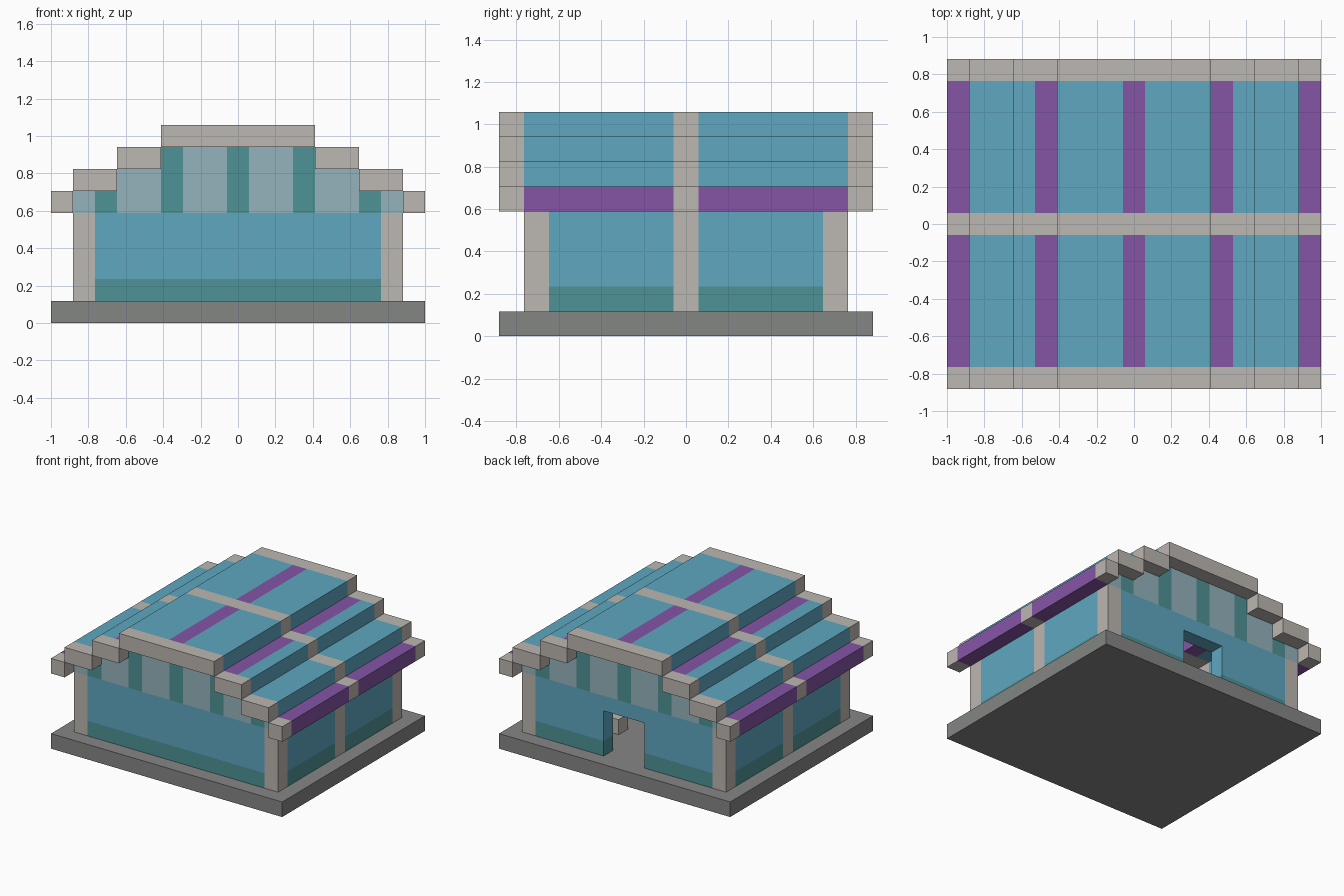
import bpy
import bmesh
from mathutils import Vector

cube = bpy.data.objects.get("Cube")
if cube:
    bpy.data.objects.remove(cube, do_unlink=True)

U = 2 / 17  # one block of the building grid


def material(name, rgb):
    lin = [((c / 255 + 0.055) / 1.055) ** 2.4 for c in rgb] + [1.0]
    m = bpy.data.materials.new(name)
    m.use_nodes = True
    m.diffuse_color = lin
    bsdf = m.node_tree.nodes["Principled BSDF"]
    bsdf.inputs["Base Color"].default_value = lin
    bsdf.inputs["Roughness"].default_value = 0.9
    return m


stone = material("grey stone", (132, 134, 132))
beam = material("beige beam", (188, 183, 177))
blue = material("blue panel", (95, 167, 192))
teal = material("teal panel", (78, 146, 150))
pale = material("pale blue panel", (149, 179, 188))
purple = material("purple stripe", (133, 85, 165))


def box(name, xs, ys, zs, mat):
    """Box between grid limits, given in blocks."""
    lo, hi = (Vector(p) * U for p in zip(xs, ys, zs))
    bm = bmesh.new()
    bmesh.ops.create_cube(bm, size=1)
    for v in bm.verts:
        v.co = Vector((hi if v.co[i] > 0 else lo)[i] for i in range(3))
    mesh = bpy.data.meshes.new(name)
    bm.to_mesh(mesh)
    bm.free()
    mesh.materials.append(mat)
    obj = bpy.data.objects.new(name, mesh)
    bpy.context.collection.objects.link(obj)
    return obj


def span(a, b, side):
    """Interval mirrored to the chosen side of the centre."""
    return (a, b) if side > 0 else (-b, -a)


SIDES = {"left": 1, "right": -1}
ENDS = {"back": 1, "front": -1}

# Base slab
box("base_slab", (-8.5, 8.5), (-7.5, 7.5), (0, 1), stone)

# Side walls with their posts
for sname, s in SIDES.items():
    x = span(6.5, 7.5, s)
    box(f"{sname}_middle_post", x, (-0.5, 0.5), (1, 5), beam)
    for ename, e in ENDS.items():
        y = span(0.5, 5.5, e)
        box(f"{sname}_{ename}_skirting", x, y, (1, 2), teal)
        box(f"{sname}_{ename}_wall", x, y, (2, 5), blue)
        box(f"{sname}_{ename}_corner_post", x, span(5.5, 6.5, e), (1, 5), beam)

# Front wall, closed
front = (-6.5, -5.5)
box("front_skirting", (-6.5, 6.5), front, (1, 2), teal)
box("front_wall", (-6.5, 6.5), front, (2, 5), blue)

# Back wall with doorway
back = (5.5, 6.5)
box("door_lintel", (-1.5, 1.5), back, (4, 5), blue)
for sname, s in SIDES.items():
    x = span(1.5, 6.5, s)
    box(f"back_{sname}_skirting", x, back, (1, 2), teal)
    box(f"back_{sname}_wall", x, back, (2, 5), blue)

# Striped stepped gables: inner edge, outer edge, top, colour
GABLE = [(0.5, 2.5, 8, pale), (2.5, 3.5, 8, teal), (3.5, 5.5, 7, pale),
         (5.5, 6.5, 6, teal), (6.5, 7.5, 6, pale)]
for ename, e in ENDS.items():
    y = span(5.5, 6.5, e)
    box(f"{ename}_gable_centre", (-0.5, 0.5), y, (5, 8), teal)
    for sname, s in SIDES.items():
        for a, b, top, mat in GABLE:
            box(f"{ename}_{sname}_gable_strip", span(a, b, s), y, (5, top), mat)


# Roof step: beams at both ends and the middle, coloured strips between
def roof_step(name, x, z, strips):
    box(f"{name}_middle_beam", x, (-0.5, 0.5), (z, z + 1), beam)
    for ename, e in ENDS.items():
        box(f"{name}_{ename}_beam", x, span(6.5, 7.5, e), (z, z + 1), beam)
        for a, b, mat in strips:
            box(f"{name}_{ename}_panel", (a, b), span(0.5, 6.5, e), (z, z + 1), mat)


roof_step("roof_ridge", (-3.5, 3.5), 8,
          [(-3.5, -0.5, blue), (-0.5, 0.5, purple), (0.5, 3.5, blue)])
STEPS = [("upper", 7, [(3.5, 4.5, purple), (4.5, 5.5, blue)]),
         ("lower", 6, [(5.5, 7.5, blue)]),
         ("eave", 5, [(7.5, 8.5, purple)])]
for sname, s in SIDES.items():
    for step, z, strips in STEPS:
        x = span(strips[0][0], strips[-1][1], s)
        roof_step(f"roof_{sname}_{step}", x, z,
                  [(*span(a, b, s), mat) for a, b, mat in strips])

# Small block standing indoors
box("indoor_stool", (2.5, 3.5), (2.5, 3.5), (1, 2), beam)
